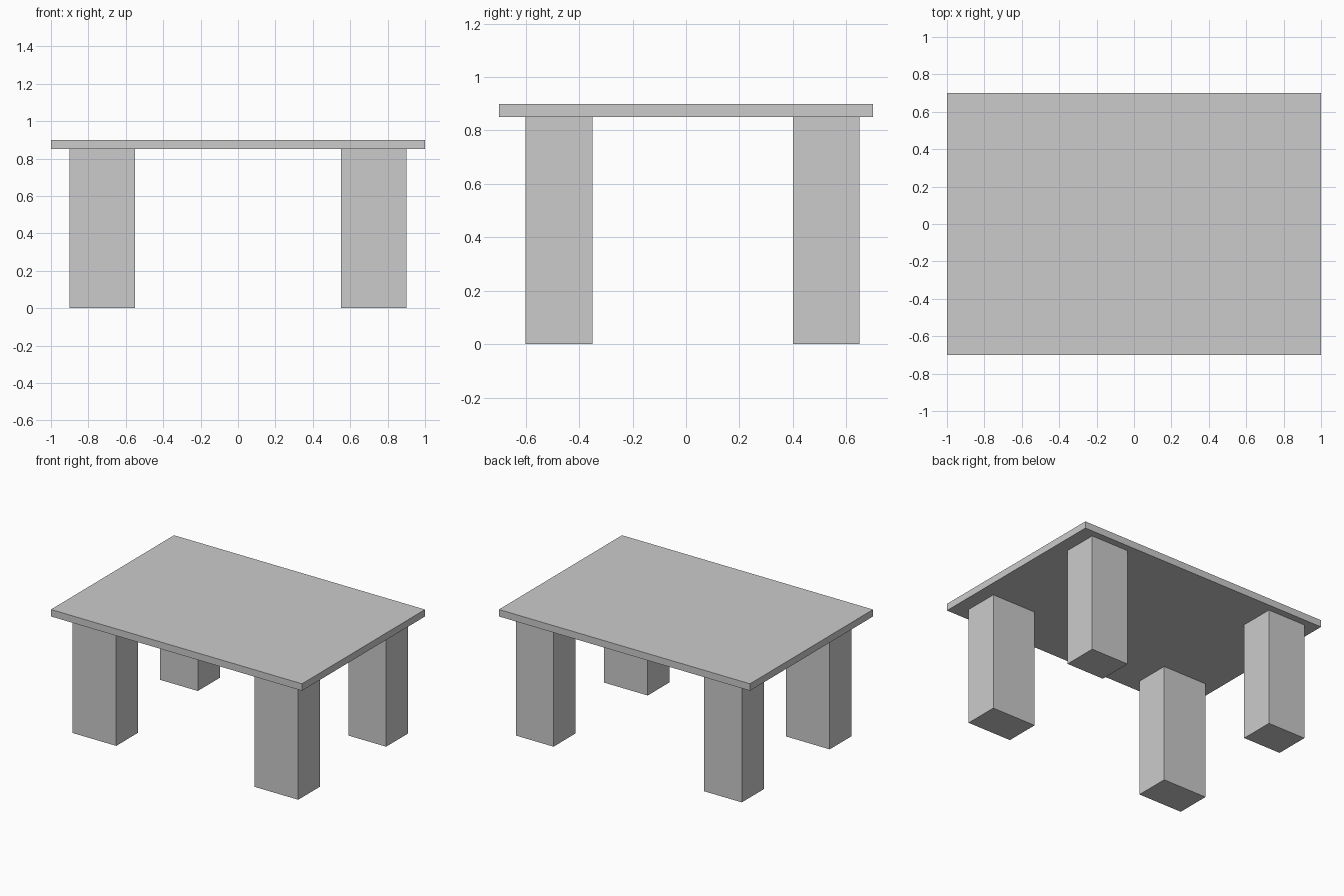
import bpy

if "Cube" in bpy.data.objects:
    bpy.data.objects.remove(bpy.data.objects["Cube"])


def box(name, x0, x1, y0, y1, z0, z1):
    """Add a box spanning the given limits."""
    bpy.ops.mesh.primitive_cube_add(
        size=1, location=((x0 + x1) / 2, (y0 + y1) / 2, (z0 + z1) / 2))
    obj = bpy.context.object
    obj.name = name
    obj.scale = (x1 - x0, y1 - y0, z1 - z0)
    bpy.ops.object.transform_apply(location=False, rotation=False, scale=True)
    return obj


TOP, UNDERSIDE, OUTER = 0.90, 0.85, 0.90

# Table top
box("table_top", -1, 1, -0.7, 0.7, UNDERSIDE, TOP)

# Legs: the front pair is slightly wider than the back pair
for row, inner, y0, y1 in (("front", 0.55, -0.60, -0.35),
                           ("back", 0.60, 0.40, 0.65)):
    box(f"{row}_left_leg", -OUTER, -inner, y0, y1, 0, UNDERSIDE)
    box(f"{row}_right_leg", inner, OUTER, y0, y1, 0, UNDERSIDE)
